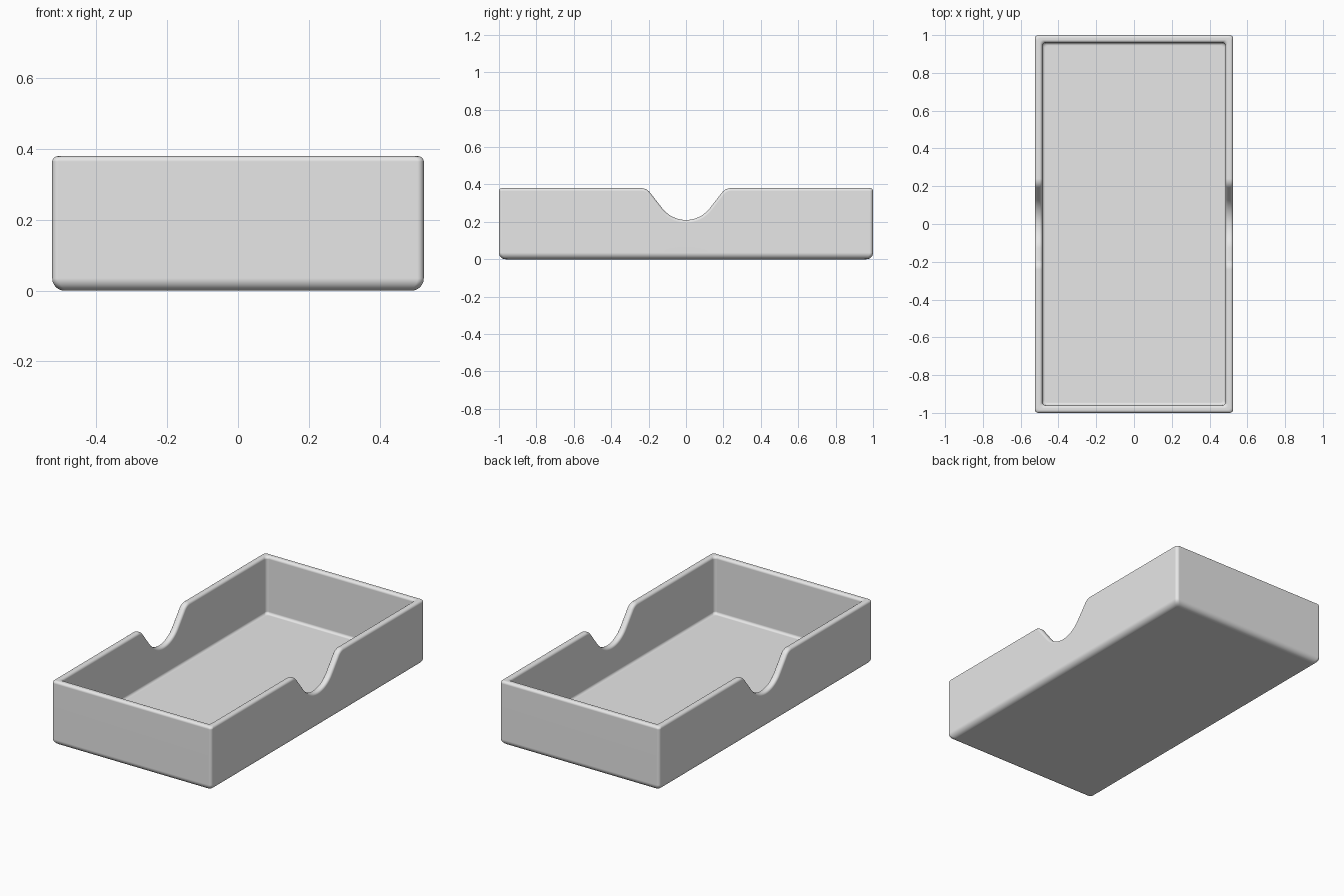
import bpy, bmesh
from math import sin, cos, tan, pi, radians

cube = bpy.data.objects.get("Cube")
if cube:
    bpy.data.objects.remove(cube, do_unlink=True)

HALF_X, HALF_Y, HEIGHT = 0.525, 1.0, 0.38
WALL, FLOOR = 0.04, 0.04
CORNER, RIM, BASE, FILLET = 0.018, 0.015, 0.035, 0.015
QUARTER = [i * pi / 12 for i in range(7)]

# Finger notch: lower arc, straight flank, then a rounded shoulder
LOW, ARC, SHOULDER, SLOPE = 0.21, 0.16, 0.06, radians(52)


def notch_half():
    """Points (y, z, tilt) from the notch centre out to the flat rim."""
    steps = [SLOPE * i / 8 for i in range(9)]
    pts = [(ARC * sin(a), LOW + ARC * (1 - cos(a)), a) for a in steps]
    top_z = HEIGHT - SHOULDER * (1 - cos(SLOPE))
    flank_end = pts[-1][0] + (top_z - pts[-1][1]) / tan(SLOPE)
    centre = flank_end + SHOULDER * sin(SLOPE)
    pts += [(centre - SHOULDER * sin(a), HEIGHT - SHOULDER * (1 - cos(a)), a)
            for a in reversed(steps)]
    return pts


half = notch_half()
notch = [(-y, z, -a) for y, z, a in reversed(half[1:])] + half


def ring(inset, z=None, drop=0.0):
    """One loop round the tray; without z it follows the rim, 'drop' below it."""
    pts = []

    def side(sx):
        for y, rim_z, a in (notch if sx > 0 else reversed(notch)):
            x = sx * (HALF_X - inset)
            if z is None:
                pts.append((x, y + drop * sin(a), rim_z - drop * cos(a)))
            else:
                pts.append((x, y, z))

    def corner(sx, sy, start):
        for a in QUARTER:
            pts.append((sx * (HALF_X - inset - CORNER) + CORNER * cos(start + a),
                        sy * (HALF_Y - inset - CORNER) + CORNER * sin(start + a),
                        HEIGHT - drop if z is None else z))

    side(1)
    corner(1, 1, 0)
    corner(-1, 1, pi / 2)
    side(-1)
    corner(-1, -1, pi)
    corner(1, -1, 3 * pi / 2)
    return pts


# Wall cross-section: base edge, outer rim, inner rim, floor fillet
rings = [ring(BASE * (1 - sin(a)), z=BASE * (1 - cos(a))) for a in QUARTER]
rings += [ring(RIM * (1 - cos(a)), drop=RIM * (1 - sin(a))) for a in QUARTER]
rings += [ring(WALL - RIM * (1 - cos(a)), drop=RIM * (1 - sin(a)))
          for a in reversed(QUARTER)]
rings += [ring(WALL + FILLET * (1 - cos(a)), z=FLOOR + FILLET * (1 - sin(a)))
          for a in QUARTER]

bm = bmesh.new()
loops = [[bm.verts.new(p) for p in r] for r in rings]
for lower, upper in zip(loops, loops[1:]):
    for k in range(len(lower)):
        n = (k + 1) % len(lower)
        bm.faces.new((lower[k], lower[n], upper[n], upper[k]))
bm.faces.new(reversed(loops[0]))   # underside
bm.faces.new(loops[-1])            # inner floor
mesh = bpy.data.meshes.new("tray")
bm.to_mesh(mesh)
bm.free()

tray = bpy.data.objects.new("tray", mesh)
bpy.context.collection.objects.link(tray)

# Plain light grey
grey = bpy.data.materials.new("light grey")
grey.use_nodes = True
colour = (0.8, 0.8, 0.8, 1.0)
grey.diffuse_color = colour
grey.node_tree.nodes["Principled BSDF"].inputs["Base Color"].default_value = colour
mesh.materials.append(grey)

# Smooth rounded edges with flat-looking walls
bpy.context.view_layer.objects.active = tray
tray.select_set(True)
bpy.ops.object.shade_smooth_by_angle(angle=radians(40))
weighted = tray.modifiers.new("even_shading", 'WEIGHTED_NORMAL')
weighted.keep_sharp = True
